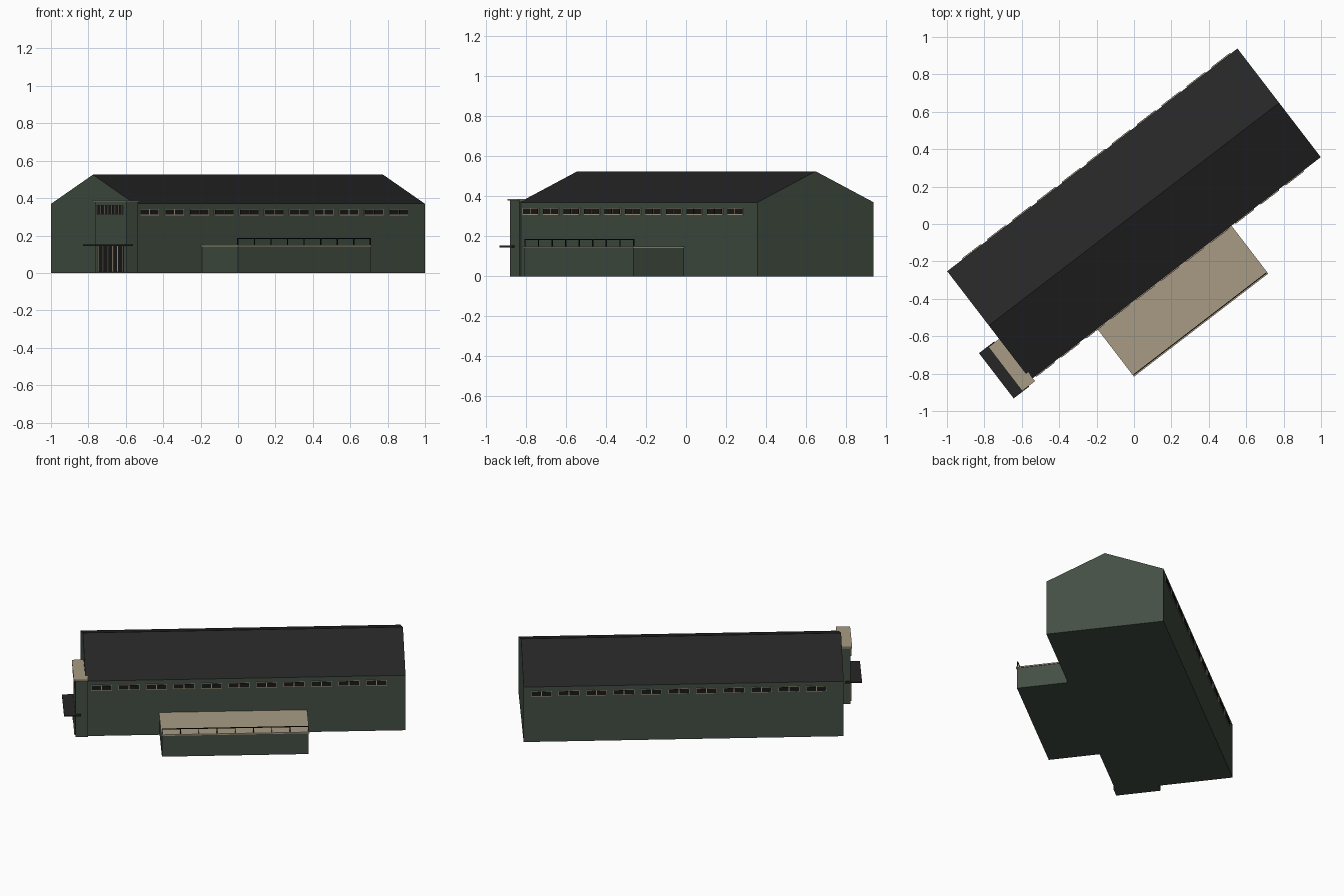
import bpy, bmesh, math
from mathutils import Matrix, Vector

cube = bpy.data.objects.get("Cube")
if cube:
    bpy.data.objects.remove(cube, do_unlink=True)

# Site frame: x runs along the hall, y across it, turned on the ground
SITE = Matrix.Translation((0, 0.0525, 0)) @ Matrix.Rotation(math.radians(37.5), 4, 'Z')


def material(name, color):
    m = bpy.data.materials.new(name)
    m.use_nodes = True
    m.diffuse_color = (*color, 1)
    bsdf = m.node_tree.nodes["Principled BSDF"]
    bsdf.inputs["Base Color"].default_value = (*color, 1)
    bsdf.inputs["Roughness"].default_value = 0.9
    return m


GREEN = material("dark green wall", (0.056, 0.077, 0.056))
ROOF = material("charcoal roof", (0.019, 0.019, 0.019))
BEIGE = material("beige trim", (0.39, 0.33, 0.23))
BLACK = material("black glass and metal", (0.009, 0.010, 0.009))


def finish(bm, name, *mats):
    bmesh.ops.recalc_face_normals(bm, faces=bm.faces)
    mesh = bpy.data.meshes.new(name)
    bm.to_mesh(mesh)
    bm.free()
    for m in mats:
        mesh.materials.append(m)
    obj = bpy.data.objects.new(name, mesh)
    obj.matrix_world = SITE
    bpy.context.scene.collection.objects.link(obj)
    return obj


def boxes(name, mat, spans):
    """One object from boxes given as (x0, x1), (y0, y1), (z0, z1)."""
    bm = bmesh.new()
    for span in spans:
        mid = Vector([(a + b) / 2 for a, b in span])
        size = [abs(b - a) for a, b in span]
        bmesh.ops.create_cube(bm, size=1, matrix=Matrix.Translation(mid) @ Matrix.Diagonal((*size, 1)))
    return finish(bm, name, mat)


# Main hall: gabled profile extruded along its length, roof by face direction
HALF_L, HALF_W, EAVE, RIDGE = 0.978, 0.366, 0.37, 0.525
bm = bmesh.new()
profile = [(-HALF_W, 0), (HALF_W, 0), (HALF_W, EAVE), (0, RIDGE), (-HALF_W, EAVE)]
end = bm.faces.new([bm.verts.new((-HALF_L, y, z)) for y, z in profile])
new = bmesh.ops.extrude_face_region(bm, geom=[end])["geom"]
bmesh.ops.translate(bm, vec=(2 * HALF_L, 0, 0), verts=[v for v in new if isinstance(v, bmesh.types.BMVert)])
bmesh.ops.recalc_face_normals(bm, faces=bm.faces)
for f in bm.faces:
    f.material_index = 1 if f.normal.z > 0.3 else 0
finish(bm, "main_hall", GREEN, ROOF)

# High window strips on both long walls
COUNT, WIDTH, PITCH = 11, 0.128, 0.168
for side, start, label in ((-1, -0.945, "front"), (1, -0.875, "back")):
    frames, panes = [], []
    wall = side * HALF_W
    for i in range(COUNT):
        x = start + i * PITCH
        frames.append(((x, x + WIDTH), (wall, wall + side * 0.004), (0.307, 0.342)))
        for p in range(2):
            a = x + 0.003 + p * WIDTH / 2
            panes.append(((a, a + WIDTH / 2 - 0.006), (wall, wall + side * 0.006), (0.311, 0.339)))
    boxes(label + "_window_frames", BEIGE, frames)
    boxes(label + "_window_panes", BLACK, panes)

# Side annex with flat roof
AX0, AX1, AY = -0.525, 0.372, -0.684
boxes("annex_walls", GREEN, [((AX0, AX1), (AY, -0.35), (0, 0.143))])
boxes("annex_roof", BEIGE, [((AX0 - 0.004, AX1 + 0.004), (AY - 0.005, -0.36), (0.142, 0.15))])

# Railing along the outer annex edge
POSTS, RY, T = 9, AY + 0.004, 0.0025
rail = [((AX0, AX1), (RY - T, RY + T), (0.182, 0.187))]
for i in range(POSTS):
    x = AX0 + T + i * (AX1 - AX0 - 2 * T) / (POSTS - 1)
    rail.append(((x - T, x + T), (RY - T, RY + T), (0.148, 0.184)))
boxes("annex_railing", BLACK, rail)

# Entrance tower on the gable end, with cap and canopy
TX, TY0, TY1 = -1.04, -0.376, -0.098
boxes("entrance_tower", GREEN, [((TX, -0.963), (TY0, TY1), (0, 0.38))])
boxes("tower_cap", BEIGE, [((TX - 0.01, -0.963), (TY0 - 0.01, TY1 + 0.008), (0.378, 0.387))])
boxes("entrance_canopy", ROOF, [((-1.11, -1.006), (TY0 - 0.014, TY1 + 0.013), (0.145, 0.153))])


def glazing(name, y0, y1, z0, z1, bars, bar):
    """Dark glass plate with upright beige bars on the tower face."""
    boxes(name + "_glass", BLACK, [((TX, TX - 0.003), (y0, y1), (z0, z1))])
    step = (y1 - y0 - bar) / (bars - 1)
    boxes(name + "_bars", BEIGE, [((TX, TX - 0.006), (y0 + i * step, y0 + i * step + bar), (z0, z1))
                                  for i in range(bars)])


glazing("entrance_door", -0.350, -0.130, 0.004, 0.143, 6, 0.006)
glazing("tower_window", -0.345, -0.122, 0.312, 0.362, 8, 0.004)
